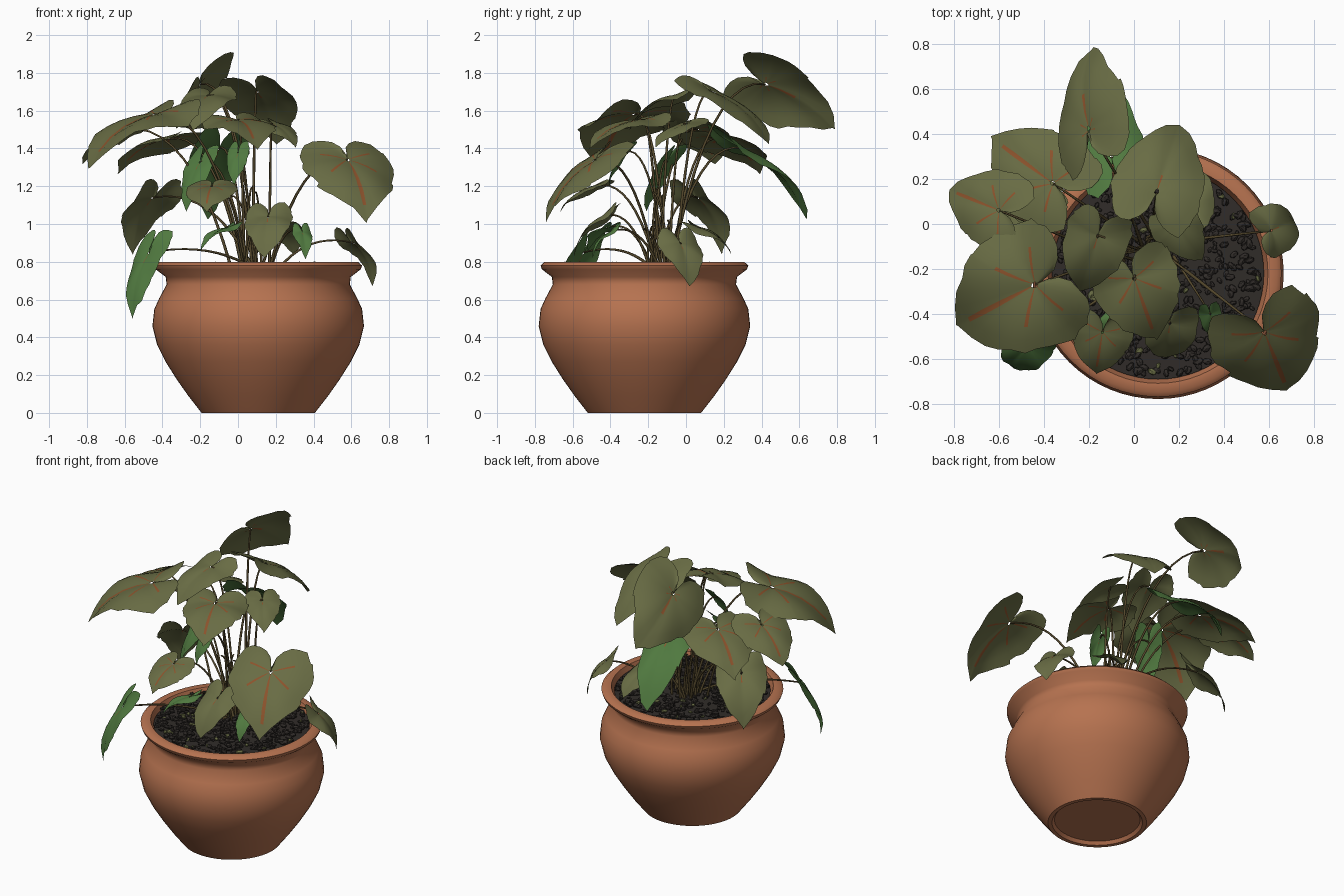
import bpy, bmesh, math, random
from mathutils import Vector, Matrix

random.seed(7)
cube = bpy.data.objects.get("Cube")
if cube:
    bpy.data.objects.remove(cube, do_unlink=True)

POT = Vector((0.107, -0.22, 0))
CROWN = Vector((0.09, -0.14, 0.76))


def material(name, *rgb):
    m = bpy.data.materials.new(name)
    m.use_nodes = True
    m.diffuse_color = (*rgb, 1)
    m.node_tree.nodes["Principled BSDF"].inputs["Base Color"].default_value = (*rgb, 1)
    return m


terracotta = material("terracotta", 0.47, 0.17, 0.08)
soil_dark = material("dark soil", 0.03, 0.025, 0.022)
olive = material("olive leaf", 0.14, 0.15, 0.058)
green = material("young green leaf", 0.08, 0.19, 0.05)
rust = material("rust vein", 0.26, 0.085, 0.025)
stem_brown = material("stem brown", 0.09, 0.065, 0.025)


def spread(amount):
    return random.uniform(-amount, amount)


def finish(bm, name, mats, smooth=True):
    mesh = bpy.data.meshes.new(name)
    bm.to_mesh(mesh)
    bm.free()
    for m in mats:
        mesh.materials.append(m)
    ob = bpy.data.objects.new(name, mesh)
    bpy.context.collection.objects.link(ob)
    if smooth:
        bpy.ops.object.select_all(action="DESELECT")
        ob.select_set(True)
        bpy.context.view_layer.objects.active = ob
        bpy.ops.object.shade_smooth_by_angle(angle=math.radians(50))


def lathe(name, profile, mat):
    bm = bmesh.new()
    verts = [bm.verts.new(POT + Vector((r, 0, z))) for r, z in profile]
    edges = [bm.edges.new(pair) for pair in zip(verts, verts[1:])]
    bmesh.ops.spin(bm, geom=verts + edges, cent=POT, axis=(0, 0, 1),
                   angle=math.tau, steps=64, use_merge=True)
    bmesh.ops.remove_doubles(bm, verts=bm.verts, dist=0.0005)
    bmesh.ops.recalc_face_normals(bm, faces=bm.faces)
    finish(bm, name, [mat])


# Pot with recessed foot, round belly, narrow neck and rolled rim
lathe("pot", [(0, .02), (.26, .02), (.275, 0), (.3, 0), (.37, .09), (.43, .175),
              (.49, .27), (.535, .36), (.56, .46), (.55, .55), (.525, .605),
              (.485, .68), (.49, .72), (.543, .76), (.55, .78), (.53, .798),
              (.49, .796), (.47, .74)], terracotta)
lathe("soil", [(0, .778), (.472, .765)], soil_dark)

# Loose bark chips over the soil, a few of them mossy
bm = bmesh.new()
for i in range(650):
    turn = Matrix.Rotation(spread(math.pi), 4, "Z")
    out = Vector((.455 * math.sqrt(random.random()), 0, .78 + spread(.009)))
    size = Vector((.02, .013, .01)) * random.uniform(.7, 1.35)
    tilt = Matrix.Rotation(spread(math.pi), 4, "Z") @ Matrix.Rotation(spread(.6), 4, "X")
    made = bmesh.ops.create_icosphere(
        bm, subdivisions=1, radius=1,
        matrix=Matrix.Translation(POT + turn @ out) @ tilt @ Matrix.Diagonal((*size, 1)))
    if i % 14 == 0:
        for v in made["verts"]:
            for f in v.link_faces:
                f.material_index = 1
finish(bm, "bark_chips", [soil_dark, olive], smooth=False)

VEINS = (0, 50, 110)
RINGS = (.04, .2, .4, .6, .8, 1)


# Heart outline: pointed at angle zero, notched at the stalk
def heart_radius(angle):
    a = min(abs(angle), 179)
    notch = min(1, (180 - a) / 45) ** .6
    return (.54 + .46 * math.exp(-a / 30)) * notch


def leaf(name, base, tip, mat, ratio, reach, lean):
    axis = tip - base
    length = axis.length
    width = length * ratio
    axis.normalize()
    side = axis.cross(Vector((lean, 0, 1))).normalized()
    up = side.cross(axis)
    phase = spread(math.pi)
    # Columns come in close pairs along each vein
    cols = []
    for a in range(-180, 181, 10):
        cols += [(a, -1), (a, 1)] if abs(a) in VEINS else [(a, 0)]
    ragged = [1 + spread(.04) for c in cols]
    bm = bmesh.new()
    grid = []
    for f in RINGS:
        row = []
        for (a, edge), rag in zip(cols, ragged):
            ang = a + edge * (.6 + 4.5 * (1 - f))
            r = f * heart_radius(ang) * (rag if f == 1 else 1)
            t = r * math.cos(math.radians(ang))
            s = r * math.sin(math.radians(ang)) / .58
            arch = .45 * t * (1 - t) if t > 0 else .25 * t
            wave = .035 * f * f * math.sin(math.radians(ang * 4) + phase)
            h = length * (arch + wave) + width * (.1 * abs(s) - .2 * s * s)
            row.append(bm.verts.new(base + axis * t * length + side * s * width / 2 + up * h))
        grid.append(row)
    for k in range(len(RINGS) - 1):
        for j in range(len(cols) - 1):
            face = bm.faces.new((grid[k][j], grid[k][j + 1],
                                 grid[k + 1][j + 1], grid[k + 1][j]))
            # Rust runs down the midrib and part way along the side veins
            angle, edge = cols[j]
            if edge == -1 and k < (reach if angle == 0 else reach - 1):
                face.material_index = 1
    bm.normal_update()
    if sum((f.normal for f in bm.faces), Vector()).dot(up) < 0:
        bmesh.ops.reverse_faces(bm, faces=bm.faces)
    finish(bm, name, [mat, rust])


# Style: colour, width to length, vein reach, sideways lean
STYLES = {
    "tilted": (olive, 1.1, 2, -1),
    "veined": (olive, 1.2, 4, 0),
    "plain": (olive, .95, 1, 0),
    "young": (green, .6, 1, 0),
}

# Name, style, stalk joint, tip
LEAVES = [
    ("top_back_leaf", "tilted", (-.2, .42, 1.74), (-.17, .78, 1.49)),
    ("back_leaf", "plain", (.1, .14, 1.7), (.2, .44, 1.4)),
    ("back_right_leaf", "veined", (-.36, .18, 1.45), (-.63, .38, 1.26)),
    ("back_green_leaf", "young", (-.1, .3, 1.4), (-.16, .65, 1.01)),
    ("far_right_leaf", "veined", (-.6, .06, 1.5), (-.82, .15, 1.3)),
    ("big_right_leaf", "veined", (-.44, -.27, 1.58), (-.8, -.46, 1.3)),
    ("centre_front_leaf", "veined", (0, -.24, 1.55), (.1, -.52, 1.4)),
    ("centre_leaf", "plain", (-.16, -.05, 1.68), (-.24, -.3, 1.5)),
    ("centre_left_leaf", "plain", (.18, 0, 1.53), (.3, -.16, 1.4)),
    ("big_left_leaf", "veined", (.58, -.48, 1.34), (.68, -.73, 1)),
    ("low_right_leaf", "plain", (-.45, .06, 1.14), (-.56, .2, .85)),
    ("low_left_leaf", "plain", (.61, -.03, .9), (.72, .02, .67)),
    ("hanging_green_leaf", "young", (-.47, -.54, .85), (-.55, -.62, .5)),
    ("small_left_leaf", "young", (.34, -.4, .96), (.36, -.5, .82)),
    ("small_right_leaf", "young", (-.06, -.42, .98), (-.2, -.52, .87)),
    ("low_front_leaf", "plain", (.16, -.44, 1.04), (.14, -.6, .82)),
    ("front_right_leaf", "veined", (-.14, -.48, 1.2), (-.17, -.66, 1.06)),
    ("middle_green_leaf", "young", (0, -.32, 1.38), (-.02, -.4, 1.2)),
    ("low_back_leaf", "plain", (.25, .07, .98), (.3, .24, .84)),
    ("inner_green_leaf", "young", (-.2, -.1, 1.33), (-.27, -.2, 1.06)),
]

stems = bpy.data.curves.new("leaf_stems", "CURVE")
stems.dimensions = "3D"
stems.bevel_depth = .0085
stems.bevel_resolution = 1
stems.materials.append(stem_brown)


def add_stem(root, end, lift, thick):
    bend = root.lerp(end, .4)
    bend.z = end.z + lift
    spline = stems.splines.new("POLY")
    spline.points.add(10)
    for i, p in enumerate(spline.points):
        t = i / 10
        p.co = (*root.lerp(bend, t).lerp(bend.lerp(end, t), t), 1)
        p.radius = thick * (1.15 - .5 * t)


# Leaves, each on an arching stalk rising from the crown
for name, style, joint, tip in LEAVES:
    joint, tip = Vector(joint), Vector(tip)
    leaf(name, joint, tip, *STYLES[style])
    root = CROWN + Vector((spread(.08), spread(.07), 0))
    pull = (joint - root) * .12
    pull.z = 0
    add_stem(root + pull, joint, .06, .7 + .4 * (tip - joint).length)

# Short bare shoots in the crown
for i in range(8):
    root = CROWN + Vector((spread(.07), spread(.07), 0))
    add_stem(root, root + Vector((spread(.14), spread(.11), .32 + spread(.12))), 0, .8)

bpy.context.collection.objects.link(bpy.data.objects.new("leaf_stems", stems))
